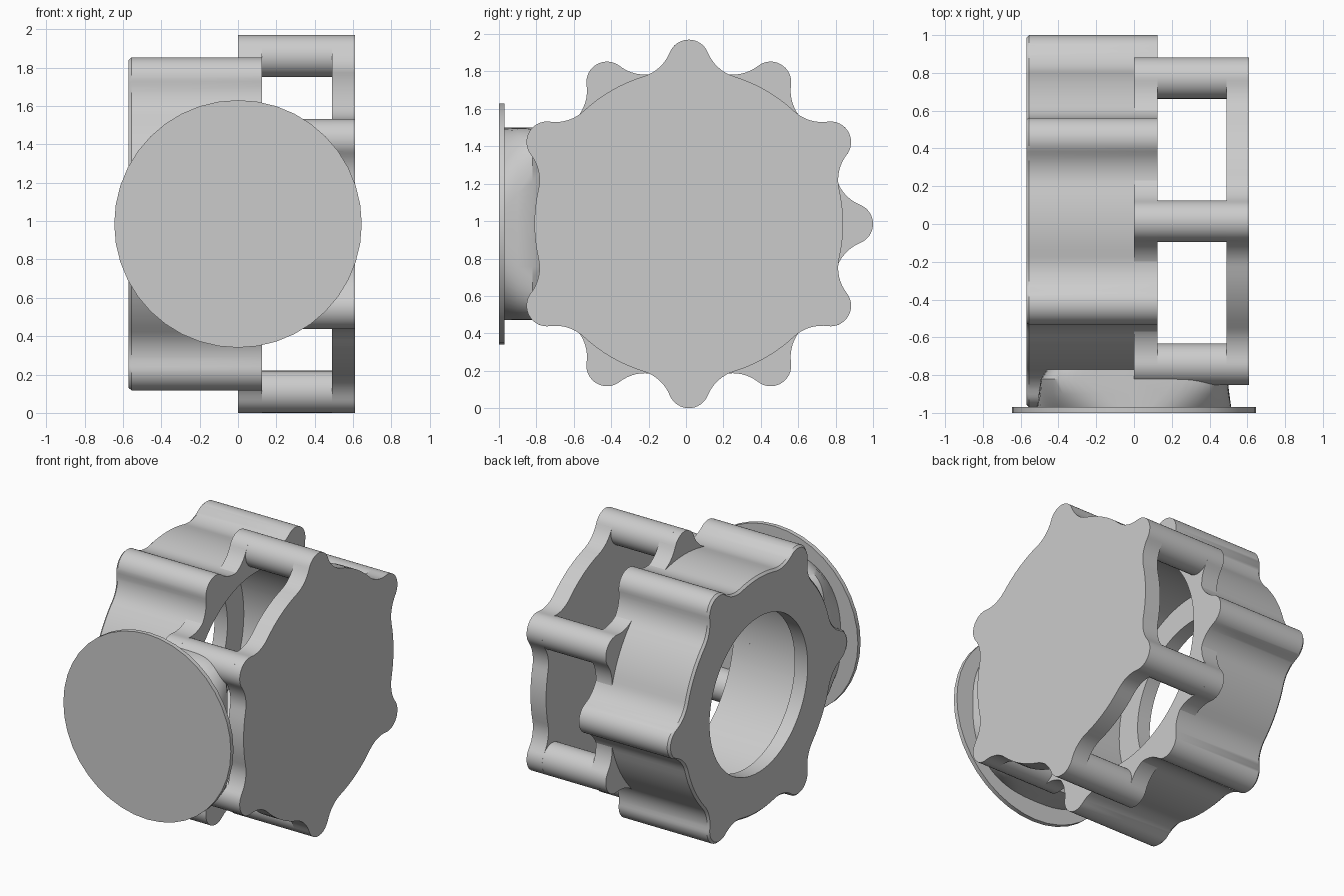
import bpy, bmesh, math
from math import sin, cos, pi, radians

cube = bpy.data.objects.get("Cube")
if cube:
    bpy.data.objects.remove(cube)

CY, CZ = 0.015, 0.985            # axis of the lobed housing
BASE, DIST, LOBE, FILLET = 0.825, 0.875, 0.11, 0.22

grey = bpy.data.materials.new("plain_grey")
grey.use_nodes = True
grey.diffuse_color = (0.6, 0.6, 0.6, 1)
grey.node_tree.nodes["Principled BSDF"].inputs["Base Color"].default_value = (0.6, 0.6, 0.6, 1)


def finish(name, bm):
    bmesh.ops.recalc_face_normals(bm, faces=bm.faces)
    mesh = bpy.data.meshes.new(name)
    bm.to_mesh(mesh)
    bm.free()
    mesh.materials.append(grey)
    ob = bpy.data.objects.new(name, mesh)
    bpy.context.collection.objects.link(ob)
    bpy.ops.object.select_all(action='DESELECT')
    ob.select_set(True)
    bpy.context.view_layer.objects.active = ob
    bpy.ops.object.shade_smooth_by_angle(angle=radians(30))
    return ob


def skin(name, loops, closed):
    """Bridge equal loops of points; join last to first or cap both ends."""
    bm = bmesh.new()
    rows = [[bm.verts.new(p) for p in loop] for loop in loops]
    n = len(rows[0])
    pairs = list(zip(rows, rows[1:]))
    if closed:
        pairs.append((rows[-1], rows[0]))
    else:
        bm.faces.new(rows[0])
        bm.faces.new(rows[-1])
    for a, b in pairs:
        for i in range(n):
            j = (i + 1) % n
            bm.faces.new((a[i], a[j], b[j], b[i]))
    return finish(name, bm)


def lobed_profile(offset):
    """Polar outline: base circle with six filleted round lobes."""
    f = BASE + FILLET
    phi = math.acos((DIST**2 + f**2 - (LOBE + FILLET)**2) / (2 * DIST * f))
    fx, fy = f * cos(phi), f * sin(phi)
    turn = math.atan2(fy, fx - DIST)
    half = []
    for i in range(9):                       # lobe arc
        t = turn * i / 8
        half.append((DIST + LOBE * cos(t), LOBE * sin(t)))
    for i in range(1, 9):                    # fillet arc
        t = turn + pi + (phi - turn) * i / 8
        half.append((fx + FILLET * cos(t), fy + FILLET * sin(t)))
    for i in range(1, 5):                    # base arc
        t = phi + (pi / 6 - phi) * i / 4
        half.append((BASE * cos(t), BASE * sin(t)))
    polar = [(math.atan2(y, x), math.hypot(x, y)) for x, y in half]
    sector = [(-t, r) for t, r in reversed(polar[1:-1])] + polar
    return [(t + offset + k * pi / 3, r) for k in range(6) for t, r in sector]


def outline(profile, x, inset=0):
    return [(x, CY + (r - inset) * cos(t), CZ + (r - inset) * sin(t)) for t, r in profile]


def hole(profile, x, radius):
    return [(x, CY + radius * cos(t), CZ + radius * sin(t)) for t, r in profile]


# Ring body with chamfered rim, inner flange and wider cavity
body = lobed_profile(0)
skin("ring_body", [outline(body, 0.125), outline(body, -0.555), outline(body, -0.57, 0.015),
                   hole(body, -0.57, 0.54), hole(body, -0.47, 0.54),
                   hole(body, -0.47, 0.72), hole(body, 0.125, 0.72)], True)

# Collar and end cover share the lobes turned half a step
turned = lobed_profile(pi / 6)
skin("collar", [outline(turned, 0), outline(turned, 0.125),
                hole(turned, 0.125, 0.72), hole(turned, 0, 0.72)], True)
skin("end_cover", [outline(turned, 0.49), outline(turned, 0.61)], False)

# Six round bars between collar and cover
for k in range(6):
    a = pi / 6 + k * pi / 3
    cy, cz = CY + DIST * cos(a), CZ + DIST * sin(a)
    ring = [(cy + LOBE * cos(2 * pi * i / 32), cz + LOBE * sin(2 * pi * i / 32)) for i in range(32)]
    skin(f"bar_{k + 1}", [[(x, y, z) for y, z in ring] for x in (0.06, 0.55)], False)


def power_ring(y, rx, rz, p, n=64):
    """Circle when p is 1, rounded square as p shrinks."""
    pts = []
    for i in range(n):
        c, s = cos(2 * pi * i / n), sin(2 * pi * i / n)
        pts.append((rx * math.copysign(abs(c)**p, c), y, CZ + rz * math.copysign(abs(s)**p, s)))
    return pts


# Mounting neck, blending from round to rounded square, and the front disc
skin("neck", [power_ring(-0.975, 0.515, 0.515, 0.8), power_ring(-0.9, 0.505, 0.515, 0.5),
              power_ring(-0.82, 0.495, 0.515, 0.35), power_ring(-0.77, 0.46, 0.515, 0.35)], False)
skin("front_disc", [power_ring(y, 0.645, 0.645, 1, 40) for y in (-1.0, -0.97)], False)
